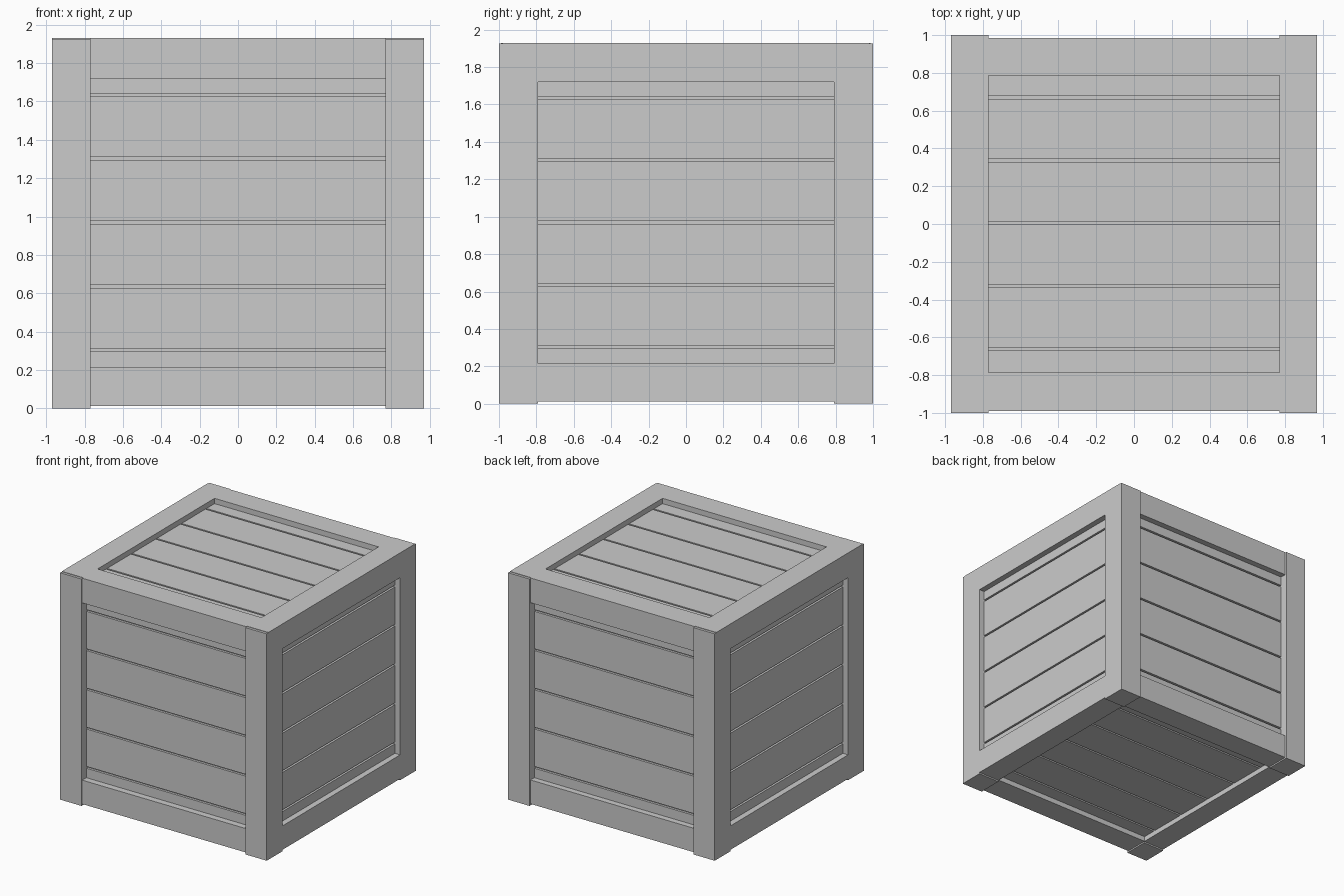
import bpy, bmesh
from mathutils import Vector

if "Cube" in bpy.data.objects:
    bpy.data.objects.remove(bpy.data.objects["Cube"])


def make_object(name, bm):
    bmesh.ops.recalc_face_normals(bm, faces=bm.faces[:])
    mesh = bpy.data.meshes.new(name)
    bm.to_mesh(mesh)
    bm.free()
    obj = bpy.data.objects.new(name, mesh)
    bpy.context.collection.objects.link(obj)
    return obj


def box(name, x, y, z):
    bm = bmesh.new()
    bmesh.ops.create_cube(bm, size=1)
    for v in bm.verts:
        v.co = [lo + (c + 0.5) * (hi - lo) for c, (lo, hi) in zip(v.co, (x, y, z))]
    return make_object(name, bm)


def span(sign, a, b):
    return tuple(sorted((sign * a, sign * b)))


def panel(name, half, lo, hi, grooves, place):
    """Planked board: grooved profile (v, depth) swept along u; place(u, v, depth) -> point."""
    profile = [(lo, THICK), (lo, 0)]
    for g in grooves:
        profile += [(g - GAP, 0), (g - GAP, DEEP), (g + GAP, DEEP), (g + GAP, 0)]
    profile += [(hi, 0), (hi, THICK)]
    bm = bmesh.new()
    verts = [bm.verts.new(place(-half, v, d)) for v, d in profile]
    face = bm.faces.new(verts)
    ext = bmesh.ops.extrude_face_region(bm, geom=[face])
    shift = Vector(place(half, 0, 0)) - Vector(place(-half, 0, 0))
    moved = [e for e in ext["geom"] if isinstance(e, bmesh.types.BMVert)]
    bmesh.ops.translate(bm, verts=moved, vec=shift)
    return make_object(name, bm)


THICK, GAP, DEEP = 0.05, 0.0075, 0.02
OX, OY = 0.77, 0.79          # frame opening half sizes
X, Y, TOP = 0.97, 1.0, 1.93  # outer sizes
RAILS = {"bottom": (0.012, 0.215), "top": (1.72, TOP)}

# Corner posts, slightly proud of the rails at front, back and below
for sx, side in ((-1, "left"), (1, "right")):
    for sy, end in ((-1, "front"), (1, "back")):
        box(f"{end}_{side}_post", span(sx, OX, X), span(sy, OY, Y), (0, 1.926))

# Horizontal frame rails
for level, z in RAILS.items():
    for sx, side in ((-1, "left"), (1, "right")):
        reach = 0.978 if level == "top" else OY
        box(f"{side}_{level}_rail", span(sx, OX, X), (-reach, reach), z)
    box(f"front_{level}_rail", (-OX, OX), (-0.99, -0.785), z)
    box(f"back_{level}_rail", (-OX, OX), (0.785, 0.986), z)

# Planked panels recessed inside each frame
wall_grooves = [0.303 + 0.333 * i for i in range(5)]
lid_grooves = [-0.662 + 0.333 * i for i in range(5)]
for s, end in ((-1, "front"), (1, "back")):
    panel(f"{end}_planks", OX + 0.01, 0.2, 1.73, wall_grooves,
          lambda u, v, d: (u, s * (0.935 - d), v))
for s, side in ((-1, "left"), (1, "right")):
    panel(f"{side}_planks", OY + 0.01, 0.2, 1.73, wall_grooves,
          lambda u, v, d: (s * (0.92 - d), u, v))
panel("top_planks", OX + 0.01, -0.8, 0.8, lid_grooves, lambda u, v, d: (u, v, 1.885 - d))
panel("bottom_planks", OX + 0.01, -0.8, 0.8, lid_grooves, lambda u, v, d: (u, v, 0.055 + d))
